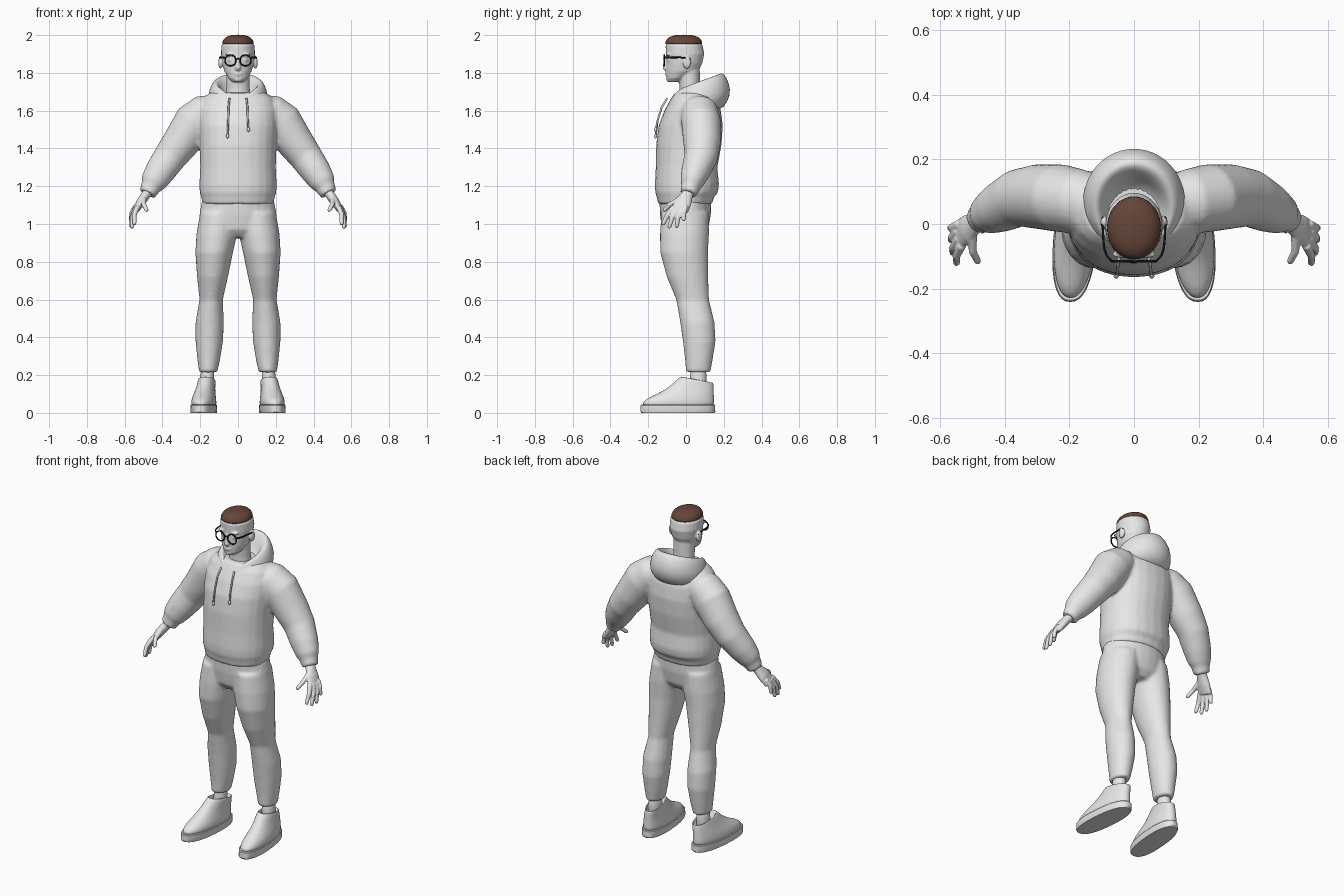
import bpy
import bmesh
import math
from mathutils import Vector, Matrix

if "Cube" in bpy.data.objects:
    bpy.data.objects.remove(bpy.data.objects["Cube"], do_unlink=True)

X, Y, Z = Vector((1, 0, 0)), Vector((0, 1, 0)), Vector((0, 0, 1))


def material(name, color):
    mat = bpy.data.materials.new(name)
    mat.use_nodes = True
    mat.diffuse_color = (*color, 1)
    mat.node_tree.nodes["Principled BSDF"].inputs["Base Color"].default_value = (*color, 1)
    return mat


grey = material("light grey", (0.8, 0.8, 0.8))
brown = material("hair brown", (0.13, 0.06, 0.04))
black = material("frame black", (0.01, 0.01, 0.01))


def loft(bm, rings, path=False, mirror=False, power=2, ref=Y, count=24):
    """Skin elliptical rings (x, y, z, radius, radius, tilt), level or square to their path."""
    for side in ((1, -1) if mirror else (1,)):
        loops = []
        for i, (x, y, z, a, b, *tilt) in enumerate(rings):
            u, v = X, Y
            if path:
                before = Vector(rings[max(i - 1, 0)][:3])
                after = Vector(rings[min(i + 1, len(rings) - 1)][:3])
                t = (after - before).normalized()
                u = (ref - t * ref.dot(t)).normalized()
                v = t.cross(u)
            lean = tilt[0] if tilt else 0
            loop = []
            for k in range(count):
                angle = math.tau * k / count
                c, s = math.cos(angle), math.sin(angle)
                c2 = math.copysign(abs(c) ** (2 / power), c)
                s2 = math.copysign(abs(s) ** (2 / power), s)
                p = Vector((x, y, z)) + u * a * c2 + v * b * s2
                # Tilted rings also drop into a V at the front
                p.z += lean * (p.y - y) - max(lean, 0) * 0.12 * max(0, -s) ** 6
                p.x *= side
                loop.append(bm.verts.new(p))
            loops.append(loop)
        for low, high in zip(loops, loops[1:]):
            for k in range(count):
                n = (k + 1) % count
                bm.faces.new((low[k], low[n], high[n], high[k]))
        bm.faces.new(loops[0][::-1])
        bm.faces.new(loops[-1])


def blob(bm, center, size, mirror=False):
    for side in ((1, -1) if mirror else (1,)):
        place = Matrix.Translation((center[0] * side, center[1], center[2]))
        bmesh.ops.create_uvsphere(bm, u_segments=20, v_segments=12, radius=1,
                                  matrix=place @ Matrix.Diagonal((*size, 1)))


def finish(bm, name, mat, voxel=0, smooth=4, subdivide=1):
    """Turn the mesh into an object, either fused and smoothed or subdivided."""
    bmesh.ops.recalc_face_normals(bm, faces=bm.faces)
    mesh = bpy.data.meshes.new(name)
    bm.to_mesh(mesh)
    bm.free()
    mesh.materials.append(mat)
    for face in mesh.polygons:
        face.use_smooth = True
    obj = bpy.data.objects.new(name, mesh)
    bpy.context.collection.objects.link(obj)
    if voxel:
        fuse = obj.modifiers.new("fuse", "REMESH")
        fuse.mode = "VOXEL"
        fuse.voxel_size = voxel
        fuse.use_smooth_shade = True
        relax = obj.modifiers.new("relax", "SMOOTH")
        relax.factor = 0.5
        relax.iterations = smooth
    elif subdivide:
        sub = obj.modifiers.new("subdivide", "SUBSURF")
        sub.levels = sub.render_levels = subdivide
    return obj


# Head with neck, nose, ears, brow and lips
bm = bmesh.new()
loft(bm, [(0, -.06, 1.752, .03, .036), (0, -.05, 1.772, .052, .054), (0, -.02, 1.81, .073, .086),
          (0, -.01, 1.85, .083, .096), (0, -.005, 1.9, .09, .102), (0, -.01, 1.945, .088, .098),
          (0, -.012, 1.97, .072, .082), (0, -.012, 1.985, .04, .05)])
loft(bm, [(0, .025, 1.62, .07, .06), (0, .02, 1.72, .062, .054), (0, .015, 1.83, .062, .058)])
loft(bm, [(0, -.1, 1.885, .01, .008), (0, -.106, 1.85, .014, .011),
          (0, -.109, 1.826, .016, .016), (0, -.104, 1.814, .01, .011)], path=True)
blob(bm, (.093, .005, 1.855), (.011, .022, .034), mirror=True)
blob(bm, (.038, -.094, 1.896), (.03, .012, .008), mirror=True)
blob(bm, (.036, -.091, 1.868), (.014, .01, .008), mirror=True)
blob(bm, (0, -.1, 1.797), (.024, .011, .004))
blob(bm, (0, -.1, 1.788), (.02, .01, .004))
blob(bm, (0, -.09, 1.766), (.022, .015, .014))
finish(bm, "head", grey, voxel=.005, smooth=3)

# Cropped hair cap
bm = bmesh.new()
loft(bm, [(0, -.012, 1.95, .08, .094), (0, -.012, 1.953, .086, .1), (0, -.012, 1.972, .082, .097),
          (0, -.012, 1.99, .066, .08), (0, -.012, 2.0, .04, .05), (0, -.012, 2.002, .015, .02)])
finish(bm, "hair", brown)

# Glasses: two round rims, bridge, temples
for side, label in ((1, "left"), (-1, "right")):
    bpy.ops.mesh.primitive_torus_add(location=(side * .04, -.115, 1.866), rotation=(math.pi / 2, 0, 0),
                                     major_radius=.029, minor_radius=.0038,
                                     major_segments=32, minor_segments=8)
    rim = bpy.context.object
    rim.name = label + "_glasses_rim"
    rim.data.materials.append(black)
    bpy.ops.object.shade_smooth()
bm = bmesh.new()
wire = .004
loft(bm, [(-.014, -.115, 1.872, wire, wire), (0, -.118, 1.876, wire, wire),
          (.014, -.115, 1.872, wire, wire)], path=True, count=8)
loft(bm, [(.066, -.115, 1.88, .007, wire), (.088, -.1, 1.882, .007, wire), (.095, -.06, 1.882, .005, wire),
          (.097, .0, 1.882, wire, wire), (.096, .025, 1.87, wire, wire)],
     path=True, mirror=True, ref=Z, count=8)
finish(bm, "glasses_temples", black)

# Hoodie body with sleeves
bm = bmesh.new()
loft(bm, [(0, -.005, 1.105, .188, .143), (0, -.003, 1.145, .195, .152), (0, .003, 1.165, .203, .166),
          (0, .005, 1.21, .205, .17), (0, .003, 1.3, .2, .163), (0, .015, 1.42, .204, .173),
          (0, .025, 1.52, .21, .17), (0, .035, 1.6, .21, .15), (0, .04, 1.66, .19, .122),
          (0, .04, 1.695, .15, .1)], power=2.2)
loft(bm, [(.1, .06, 1.62, .08, .07), (.17, .07, 1.59, .1, .1), (.23, .08, 1.54, .105, .11),
          (.3, .085, 1.435, .1, .099), (.36, .08, 1.355, .089, .088), (.415, .05, 1.275, .077, .08),
          (.45, .03, 1.22, .062, .068), (.462, .024, 1.195, .05, .053), (.48, .013, 1.16, .046, .046)],
     path=True, mirror=True)
finish(bm, "hoodie", grey, voxel=.01, smooth=5)

# Hood folded down behind the neck
bm = bmesh.new()
loft(bm, [(0, .05, 1.59, .14, .13), (0, .065, 1.63, .157, .158, .1), (0, .07, 1.675, .163, .172, .2),
          (0, .062, 1.732, .145, .152, .35), (0, .054, 1.752, .125, .136, .38),
          (0, .048, 1.745, .108, .12, .36), (0, .04, 1.71, .09, .1, .3), (0, .03, 1.67, .07, .08)])
finish(bm, "hood", grey)

# Drawstrings with knotted ends
bm = bmesh.new()
cord = .005
for side, end in ((1, 1.5), (-1, 1.465)):
    loft(bm, [(side * .045, -.1, 1.665, cord, cord), (side * .05, -.128, 1.62, cord, cord),
              (side * .052, -.15, 1.55, cord, cord), (side * .055, -.16, end, cord, cord)],
         path=True, ref=X, count=8)
    blob(bm, (side * .055, -.161, end), (.008, .008, .012))
finish(bm, "drawstrings", grey, subdivide=0)

# Hands: palm, four fingers, thumb
bm = bmesh.new()
loft(bm, [(.46, .02, 1.19, .034, .028), (.487, .006, 1.155, .031, .025), (.515, -.015, 1.115, .045, .024),
          (.54, -.033, 1.073, .046, .016)], path=True, mirror=True)
fingers = [((.533, -.066, 1.09), (.55, -.125, .995)), ((.54, -.045, 1.085), (.563, -.092, .977)),
           ((.543, -.022, 1.085), (.568, -.052, .98)), ((.54, 0, 1.095), (.57, -.014, 1.015)),
           ((.5, -.04, 1.13), (.482, -.122, 1.068))]
for base, tip in fingers:
    base, tip = Vector(base), Vector(tip)
    middle = base.lerp(tip, .5) + Vector((.008, -.004, .004))
    loft(bm, [(*base, .015, .014), (*middle, .0125, .0125), (*base.lerp(tip, .9), .011, .011),
              (*tip, .007, .007)], path=True, mirror=True, ref=X, count=12)
finish(bm, "hands", grey, voxel=.0045, smooth=2)

# Trousers: hips and two legs
bm = bmesh.new()
loft(bm, [(0, -.005, .93, .1, .09), (0, -.005, .97, .185, .122), (0, -.003, 1.05, .205, .135),
          (0, -.003, 1.13, .19, .138)])
loft(bm, [(.1, -.005, 1.06, .1, .125), (.112, -.008, .95, .108, .13), (.126, -.01, .85, .1, .127),
          (.135, .008, .72, .082, .11), (.142, .035, .6, .062, .087), (.15, .06, .48, .075, .091),
          (.152, .07, .38, .073, .087), (.155, .068, .28, .06, .073), (.158, .065, .215, .048, .065)],
     mirror=True)
finish(bm, "trousers", grey, voxel=.01, smooth=5)

# Ankles
bm = bmesh.new()
loft(bm, [(.165, .065, .1, .038, .046), (.163, .065, .17, .037, .044), (.16, .065, .25, .037, .044)],
     mirror=True)
finish(bm, "ankles", grey)


# Shoes, toes turned slightly outward
def turn_out(bm):
    for v in bm.verts:
        v.co.x -= math.copysign(.08, v.co.x) * v.co.y


bm = bmesh.new()
loft(bm, [(.178, -.043, 0, .066, .194), (.178, -.043, .006, .068, .198), (.178, -.043, .04, .067, .197),
          (.178, -.043, .044, .064, .193)], mirror=True, power=2.4, count=40)
turn_out(bm)
soles = finish(bm, "shoe_soles", grey, subdivide=0)
bpy.ops.object.select_all(action="DESELECT")
soles.select_set(True)
bpy.context.view_layer.objects.active = soles
bpy.ops.object.shade_smooth_by_angle()

bm = bmesh.new()
loft(bm, [(.178, -.043, .03, .063, .192), (.178, -.041, .05, .065, .191), (.178, -.034, .072, .064, .184),
          (.177, -.005, .098, .057, .153), (.174, .025, .13, .05, .123), (.17, .046, .16, .047, .1, -.1),
          (.169, .058, .178, .044, .086, -.2), (.169, .06, .176, .04, .078, -.2),
          (.169, .062, .13, .037, .07)], mirror=True, power=2.2)
turn_out(bm)
finish(bm, "shoe_uppers", grey)
